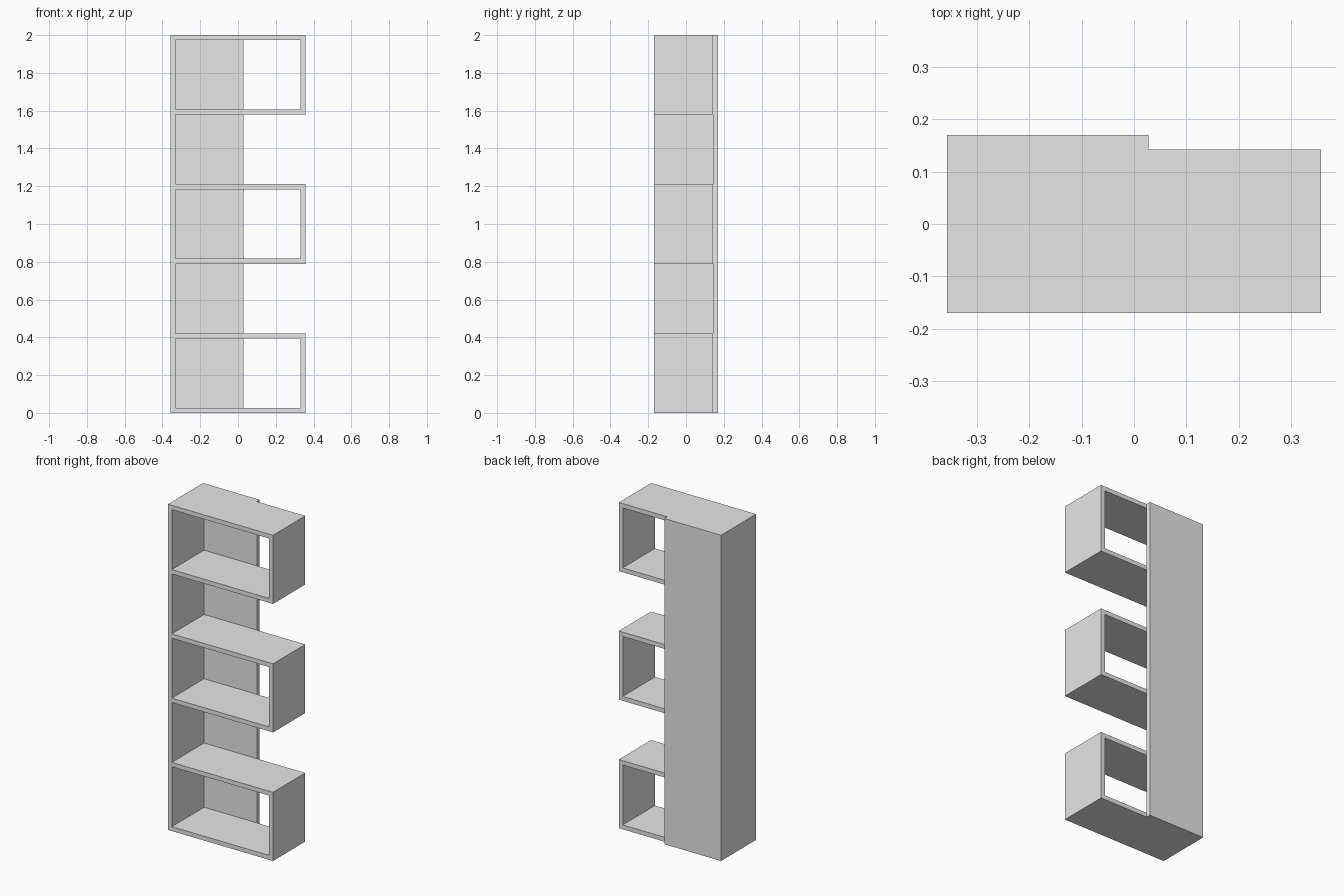
import bpy

old = bpy.data.objects.get("Cube")
if old:
    bpy.data.objects.remove(old, do_unlink=True)

# Single plain grey
grey = bpy.data.materials.new("light_grey")
grey.use_nodes = True
colour = (0.8, 0.8, 0.8, 1)
grey.diffuse_color = colour
grey.node_tree.nodes["Principled BSDF"].inputs["Base Color"].default_value = colour

# Overall dimensions
HALF_W, HALF_D, HEIGHT, THICK = 0.357, 0.17, 2.0, 0.027
BACK_FACE = HALF_D - 0.028      # front face of the back panel
PANEL_EDGE = 0.028              # free edge of the back panel
SHELVES = 6
STEP = (HEIGHT - THICK) / (SHELVES - 1)


def board(name, x, y, z):
    """Box spanning the (low, high) ranges on each axis."""
    bpy.ops.mesh.primitive_cube_add(size=1, location=[sum(r) / 2 for r in (x, y, z)])
    ob = bpy.context.object
    ob.name = name
    ob.scale = [r[1] - r[0] for r in (x, y, z)]
    bpy.ops.object.transform_apply(location=False, rotation=False, scale=True)
    ob.data.materials.append(grey)
    return ob


depth = (-HALF_D, BACK_FACE)
inner = -HALF_W + THICK

# Full-height side and back panel
board("tall_side", (-HALF_W, inner), depth, (0, HEIGHT))
board("back_panel", (-HALF_W, PANEL_EDGE), (BACK_FACE, HALF_D), (0, HEIGHT))

# Shelves, with an end board closing every other bay
for i in range(SHELVES):
    z = i * STEP
    board(f"shelf_{i + 1}", (inner, HALF_W), depth, (z, z + THICK))
    if i % 2 == 0:
        board(f"end_board_{i // 2 + 1}", (HALF_W - THICK, HALF_W), depth,
              (z + THICK, z + STEP))
